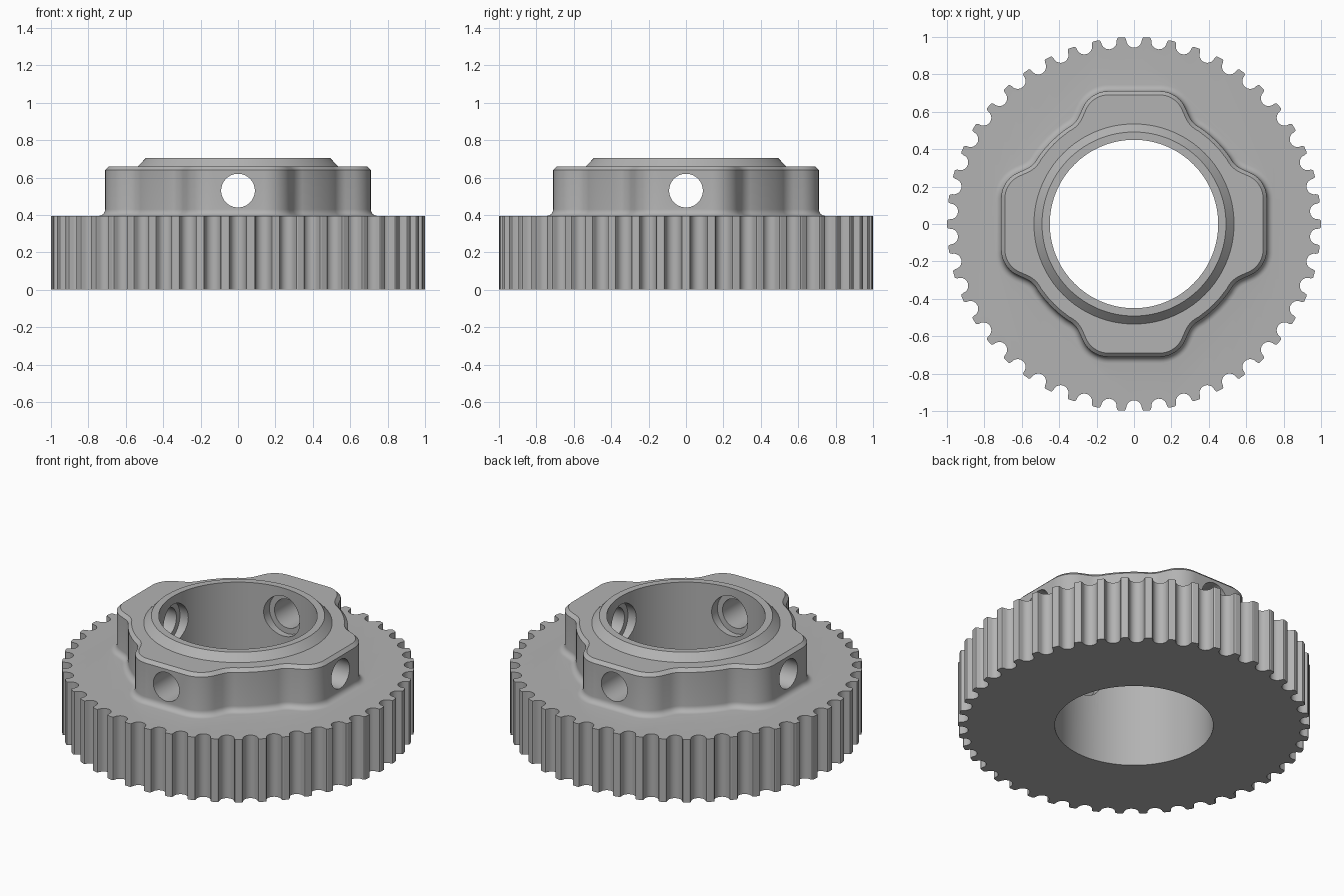
import bpy, bmesh
from math import sin, cos, pi, radians, tan
from mathutils import Vector

if "Cube" in bpy.data.objects:
    bpy.data.objects.remove(bpy.data.objects["Cube"])

TEETH = 46
BORE = 0.45
HOLE_Z = 0.53

metal = bpy.data.materials.new("grey metal")
metal.use_nodes = True
colour = (0.45, 0.45, 0.45, 1)
metal.diffuse_color = colour
metal.node_tree.nodes["Principled BSDF"].inputs["Base Color"].default_value = colour


def turn(p, a):
    return Vector((p[0] * cos(a) - p[1] * sin(a), p[0] * sin(a) + p[1] * cos(a)))


def circle(r, n=128):
    return [Vector((r * cos(2 * pi * i / n), r * sin(2 * pi * i / n))) for i in range(n)]


def offset(loop, d):
    """Move a counter-clockwise outline outward by d."""
    out = []
    for i, p in enumerate(loop):
        t = (loop[(i + 1) % len(loop)] - loop[i - 1]).normalized()
        out.append(p + Vector((t.y, -t.x)) * d)
    return out


def fillet(a, b, c, r, n):
    """Arc of radius r that rounds corner b of the path a-b-c."""
    u, v = (a - b).normalized(), (c - b).normalized()
    half = u.angle(v) / 2
    mid = b + (u + v).normalized() * (r / sin(half))
    start, end = b + u * (r / tan(half)) - mid, b + v * (r / tan(half)) - mid
    sweep = start.angle_signed(end)
    return [mid + turn(start, -sweep * i / n) for i in range(n + 1)]


def loft(name, rings):
    """Solid through (outline, z) rings, capped at both ends."""
    bm = bmesh.new()
    rows = [[bm.verts.new((p.x, p.y, z)) for p in loop] for loop, z in rings]
    n = len(rows[0])
    for low, high in zip(rows, rows[1:]):
        for i in range(n):
            j = (i + 1) % n
            bm.faces.new((low[i], low[j], high[j], high[i]))
    bm.faces.new(rows[0][::-1])
    bm.faces.new(rows[-1])
    mesh = bpy.data.meshes.new(name)
    bm.to_mesh(mesh)
    bm.free()
    mesh.materials.append(metal)
    ob = bpy.data.objects.new(name, mesh)
    bpy.context.collection.objects.link(ob)
    return ob


def combine(target, tool, operation):
    """Apply a boolean and delete the tool."""
    tool.hide_render = True
    bpy.context.view_layer.objects.active = target
    mod = target.modifiers.new("combine", "BOOLEAN")
    mod.operation, mod.solver, mod.object = operation, "EXACT", tool
    bpy.ops.object.modifier_apply(modifier=mod.name)
    bpy.data.objects.remove(tool)


# Toothed rim: a round groove between rounded tooth tips, repeated
groove = [Vector((0.052, 0.9986)), Vector((0.046, 0.995))]
for i in range(11):
    a = pi * i / 10
    groove.append(Vector((0.042 * cos(a), 0.985 - 0.042 * sin(a))))
groove += [Vector((-p.x, p.y)) for p in (groove[1], groove[0])]
rim = [turn(p, 2 * pi * k / TEETH) for k in range(TEETH) for p in groove]
pulley = loft("toothed_pulley", [(rim, 0), (rim, 0.395)])

# Hub outline: four rounded lobes joined by arcs
neck = Vector((0.625 * cos(radians(55)), 0.625 * sin(radians(55))))
shoulder, dip = Vector((0.235, 0.71)), Vector((0.31, 0.54))
half = fillet(Vector((0, 0.71)), shoulder, dip, 0.15, 10)
half += fillet(shoulder, dip, neck, 0.12, 6)
half += [Vector((0.625 * cos(radians(d)), 0.625 * sin(radians(d)))) for d in (55, 50)]
middle = Vector((0.625 * cos(pi / 4), 0.625 * sin(pi / 4)))
lobe = [middle] + half[::-1] + [Vector((-p.x, p.y)) for p in half]
hub_line = [turn(p, k * pi / 2) for k in range(4) for p in lobe]

# Hub: root fillet, wall and chamfered top edge
R = 0.035
rings = [(offset(hub_line, R), 0.3)]
for i in range(7):
    a = pi / 2 * i / 6
    rings.append((offset(hub_line, R * (1 - sin(a))), 0.395 + R * (1 - cos(a))))
rings += [(hub_line, 0.64), (offset(hub_line, -0.02), 0.66)]
combine(pulley, loft("hub", rings), "UNION")

# Tapered collar
collar = loft("collar", [(circle(0.535), 0.5), (circle(0.535), 0.66), (circle(0.492), 0.705)])
combine(pulley, collar, "UNION")

# Central bore
combine(pulley, loft("bore", [(circle(BORE), -0.2), (circle(BORE), 1)]), "DIFFERENCE")

# Crossed screw holes with counterbores on the inside
for axis in ((pi / 2, 0, 0), (0, pi / 2, 0)):
    for radius, reach in ((0.09, 1.2), (0.125, 0.49)):
        drill = loft("drill", [(circle(radius, 64), -reach), (circle(radius, 64), reach)])
        drill.rotation_euler = axis
        drill.location.z = HOLE_Z
        bpy.context.view_layer.update()
        combine(pulley, drill, "DIFFERENCE")

# Smooth curved walls, keep machined edges crisp
bpy.ops.object.select_all(action="DESELECT")
pulley.select_set(True)
bpy.context.view_layer.objects.active = pulley
bpy.ops.object.shade_smooth_by_angle(angle=radians(30))
